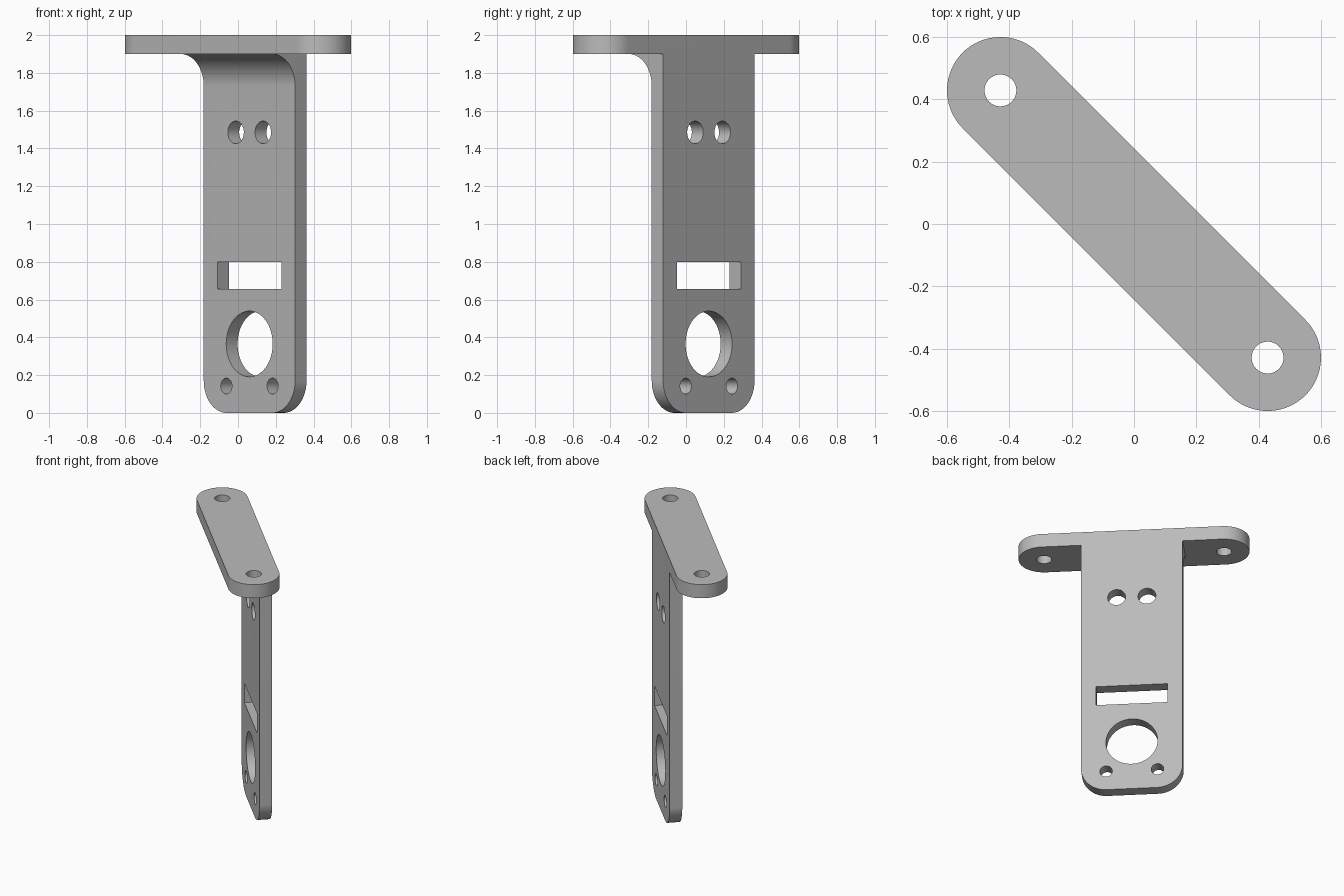
import bpy, bmesh
from math import cos, sin, pi, radians
from mathutils import Vector

cube = bpy.data.objects.get("Cube")
if cube:
    bpy.data.objects.remove(cube)

# Main sizes: local x runs along the top plate, local y through the web
R = 0.171            # plate half width, also fillet and corner radius
T = R / 2            # web thickness
HALF = 2 * R         # web half width
REACH = 0.605        # plate end centres
UNDER = 1.9          # underside of the top plate

AXES = {"x": lambda a, b, d: Vector((d, a, b)),
        "y": lambda a, b, d: Vector((a, d, b)),
        "z": lambda a, b, d: Vector((a, b, d))}


def arc(cx, cy, r, start, end, steps=24):
    angles = [radians(start + (end - start) * i / steps) for i in range(steps + 1)]
    return [(cx + r * cos(a), cy + r * sin(a)) for a in angles]


def prism(name, outline, axis, low, high):
    """Extrude a 2D outline along an axis."""
    bm = bmesh.new()
    place = AXES[axis]
    face = bm.faces.new([bm.verts.new(place(a, b, low)) for a, b in outline])
    new = bmesh.ops.extrude_face_region(bm, geom=[face])["geom"]
    moved = [v for v in new if isinstance(v, bmesh.types.BMVert)]
    bmesh.ops.translate(bm, verts=moved, vec=place(0, 0, high - low))
    bmesh.ops.recalc_face_normals(bm, faces=bm.faces)
    mesh = bpy.data.meshes.new(name)
    bm.to_mesh(mesh)
    bm.free()
    obj = bpy.data.objects.new(name, mesh)
    bpy.context.collection.objects.link(obj)
    return obj


def combine(target, other, operation):
    mod = target.modifiers.new("combine", "BOOLEAN")
    mod.operation, mod.solver, mod.object = operation, "EXACT", other
    bpy.context.view_layer.objects.active = target
    bpy.ops.object.modifier_apply(modifier=mod.name)
    bpy.data.objects.remove(other)


def drill(target, x, other, r, axis, low, high):
    hole = arc(x, other, r, 0, 360, 64)[:-1]
    combine(target, prism("hole_cutter", hole, axis, low, high), "DIFFERENCE")


# Top plate with round ends
bracket = prism("mounting_bracket",
                arc(REACH, 0, R, -90, 90, 48) + arc(-REACH, 0, R, 90, 270, 48),
                "z", UNDER, 2)

# Upright web with rounded lower corners
web = prism("web", [(HALF, 1.95), (-HALF, 1.95)]
            + arc(-HALF + R, R, R, 180, 270) + arc(HALF - R, R, R, 270, 360),
            "y", R - T, R)
combine(bracket, web, "UNION")

# Concave fillet between web and plate
fillet = prism("fillet", arc(T - R, UNDER - R, R, 0, 90)
               + [(T - R, 1.95), (R - T / 2, 1.95), (R - T / 2, UNDER - R)],
               "x", -HALF, HALF)
combine(bracket, fillet, "UNION")

# Mirrored pairs of holes: plate ends, upper web, lower web
for side in (-1, 1):
    drill(bracket, side * REACH, 0, 0.051, "z", 1.8, 2.1)
    drill(bracket, side * 0.102, 1.485, 0.06, "y", 0, 0.3)
    drill(bracket, side * 0.173, 0.142, 0.042, "y", 0, 0.3)

# Large bore and rectangular slot
drill(bracket, 0, 0.365, 0.174, "y", 0, 0.3)
slot = prism("slot_cutter", [(-0.24, 0.657), (0.24, 0.657), (0.24, 0.8), (-0.24, 0.8)],
             "y", 0, 0.3)
combine(bracket, slot, "DIFFERENCE")

# Grey metal finish
grey = bpy.data.materials.new("grey_metal")
grey.use_nodes = True
colour = (0.5, 0.5, 0.5, 1)
grey.diffuse_color = colour
grey.node_tree.nodes["Principled BSDF"].inputs["Base Color"].default_value = colour
bracket.data.materials.clear()
bracket.data.materials.append(grey)

# Turn the bracket to its diagonal stance and smooth the curves
bracket.rotation_euler.z = -pi / 4
bpy.ops.object.select_all(action="DESELECT")
bracket.select_set(True)
bpy.context.view_layer.objects.active = bracket
bpy.ops.object.shade_smooth_by_angle(angle=radians(30))
